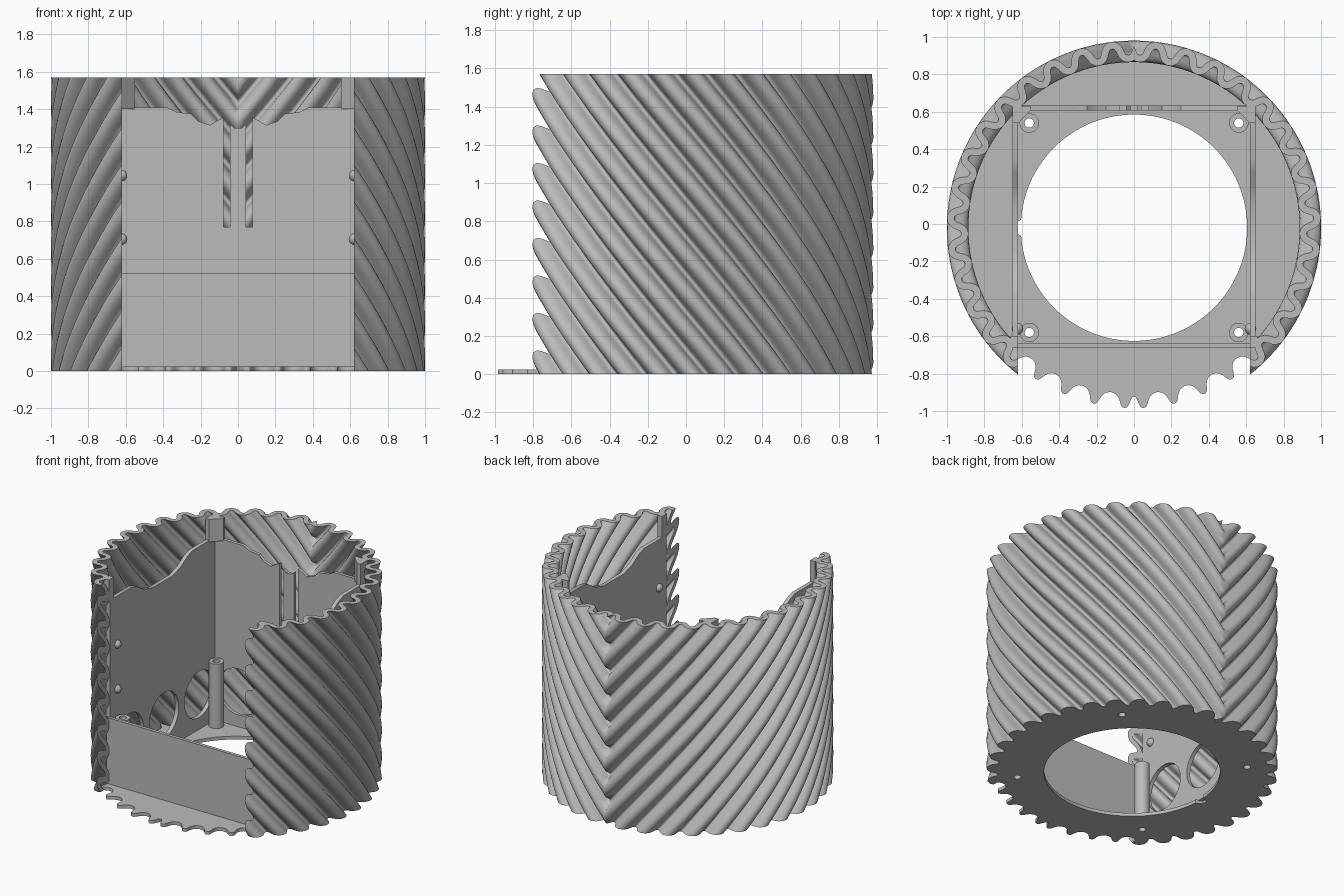
import bpy, bmesh
from math import sin, cos, pi, radians, hypot
from mathutils import Vector

cube = bpy.data.objects.get("Cube")
if cube:
    bpy.data.objects.remove(cube)

HEIGHT = 1.57
CY = -0.02            # centre of the round shell in y
OPENING = 0.62        # half width of the front opening
FLOOR = 0.025
PITCH = radians(10)
TWIST = radians(80)
STEPS = 16            # samples along one ridge

grey = bpy.data.materials.new("light_grey")
grey.use_nodes = True
COLOUR = (0.5, 0.5, 0.5, 1)
grey.diffuse_color = COLOUR
grey.node_tree.nodes["Principled BSDF"].inputs["Base Color"].default_value = COLOUR


def add_mesh(name, mesh, smooth=True):
    obj = bpy.data.objects.new(name, mesh)
    bpy.context.collection.objects.link(obj)
    mesh.materials.clear()
    mesh.materials.append(grey)
    if smooth:
        bpy.ops.object.select_all(action='DESELECT')
        obj.select_set(True)
        bpy.context.view_layer.objects.active = obj
        bpy.ops.object.shade_smooth_by_angle(angle=radians(35))
    return obj


def plate(name, loops, thickness, location, rotation=(0, 0, 0)):
    """Flat outline with holes, extruded evenly about its plane."""
    curve = bpy.data.curves.new(name, 'CURVE')
    curve.dimensions = '2D'
    curve.fill_mode = 'BOTH'
    curve.extrude = thickness / 2
    for loop in loops:
        spline = curve.splines.new('POLY')
        spline.points.add(len(loop) - 1)
        for point, (u, v) in zip(spline.points, loop):
            point.co = (u, v, 0, 1)
        spline.use_cyclic_u = True
    temp = bpy.data.objects.new(name + "_outline", curve)
    bpy.context.collection.objects.link(temp)
    bpy.context.view_layer.update()
    graph = bpy.context.evaluated_depsgraph_get()
    mesh = bpy.data.meshes.new_from_object(temp.evaluated_get(graph))
    bpy.data.objects.remove(temp)
    bm = bmesh.new()
    bm.from_mesh(mesh)
    bmesh.ops.remove_doubles(bm, verts=bm.verts, dist=1e-5)
    bmesh.ops.recalc_face_normals(bm, faces=bm.faces)
    bm.to_mesh(mesh)
    bm.free()
    obj = add_mesh(name, mesh)
    obj.location = location
    obj.rotation_euler = rotation
    return obj


def circle(u, v, r, n=32):
    return [(u + r * cos(2 * pi * i / n), v + r * sin(2 * pi * i / n)) for i in range(n)]


def ripple(phase):
    """Angle from the front and radius of the corrugation centreline."""
    angle = radians(3) + PITCH * phase / (2 * pi) + 0.0064 * sin(2 * phase)
    return angle, 0.943 + 0.0385 * cos(phase)


def ripple_point(phase, offset, turn=0):
    def at(p):
        a, r = ripple(p)
        return r * sin(a - turn), -r * cos(a - turn)
    x, y = at(phase)
    x0, y0 = at(phase - 0.01)
    x1, y1 = at(phase + 0.01)
    dx, dy = x1 - x0, y1 - y0
    length = hypot(dx, dy)
    return x + offset * dy / length, CY + y - offset * dx / length


# Corrugated shell: one twisted half, trimmed at the seam and opening
bm = bmesh.new()
LEVELS = 28
first, last = int(1.7 * STEPS), 28 * STEPS
grid = []
for level in range(LEVELS + 1):
    t = level / LEVELS
    grid.append([[bm.verts.new((*ripple_point(2 * pi * i / STEPS, off, TWIST * t), HEIGHT * t))
                  for off in (-0.019, 0.019)] for i in range(first, last)])
for i in range(last - first - 1):
    for lower, upper in zip(grid, grid[1:]):
        for side in (0, 1):
            bm.faces.new((lower[i][side], lower[i + 1][side],
                          upper[i + 1][side], upper[i][side]))
    for ring in (grid[0], grid[-1]):
        bm.faces.new((ring[i][0], ring[i + 1][0], ring[i + 1][1], ring[i][1]))
bmesh.ops.bisect_plane(bm, geom=bm.verts[:] + bm.edges[:] + bm.faces[:], dist=1e-6,
                       plane_co=(0, 0, 0), plane_no=(1, 0, 0), clear_inner=True)
front = [f for f in bm.faces if f.calc_center_median().y < 0]
edges = list({e for f in front for e in f.edges})
verts = list({v for f in front for v in f.verts})
bmesh.ops.bisect_plane(bm, geom=verts + edges + front, dist=1e-6,
                       plane_co=(OPENING, 0, 0), plane_no=(1, 0, 0))
cut_off = [f for f in bm.faces if f.calc_center_median().y < 0
           and f.calc_center_median().x < OPENING]
bmesh.ops.delete(bm, geom=cut_off, context='FACES')
rim = [e for e in bm.edges if e.is_boundary
       and all(v.co.y < 0 and abs(v.co.x - OPENING) < 1e-4 for v in e.verts)]
bmesh.ops.triangle_fill(bm, edges=rim, use_beauty=True)
bmesh.ops.recalc_face_normals(bm, faces=bm.faces)
mesh = bpy.data.meshes.new("corrugated_shell")
bm.to_mesh(mesh)
bm.free()
shell = add_mesh("corrugated_shell", mesh)
mirror = shell.modifiers.new("Mirror", 'MIRROR')
mirror.use_clip = True

# Scalloped base with a round opening, a small notch and screw holes
half = [ripple_point(2 * pi * i / STEPS, -0.017) for i in range(-STEPS, 19 * STEPS)]
half = [p for p in half if p[0] > 0.001]
outline = half + [(-x, y) for x, y in reversed(half)]
opening = []
for i in range(180):
    a = 2 * pi * i / 180
    r = 0.65 if abs(a - pi) < 0.04 else 0.605
    opening.append((r * cos(a), CY + r * sin(a)))
screws = [(x, y) for x in (-0.56, 0.56) for y in (CY - 0.56, CY + 0.56)]
plate("base_plate", [outline, opening] + [circle(x, y, 0.025, 20) for x, y in screws],
      FLOOR, (0, 0, FLOOR / 2))

# Hollow screw posts
for x, y in screws:
    plate("screw_post", [circle(0, 0, 0.052), circle(0, 0, 0.025, 20)],
          0.49, (x, y, FLOOR + 0.243))

# Back wall with wavy top edge, two slots and round vents
edge = [(0.65, 1.41), (0.38, 1.41), (0.33, 1.385), (0.25, 1.375), (0.21, 1.335),
        (0.15, 1.315), (0.1, 1.345), (0.077, 1.355), (0.077, 0.77), (0.043, 0.77),
        (0.043, 1.32), (0.02, 1.3)]
top = edge + [(-x, z) for x, z in reversed(edge)]
vents = [circle(u, 0.29, 0.175, 40) for u in (-0.42, 0, 0.42)]
plate("back_wall", [[(-0.65, 0.02), (0.65, 0.02)] + top] + vents,
      0.025, (0, 0.62, 0), (pi / 2, 0, 0))

# Side walls with a shallow dip and round vents
side = [(-0.65, 0.02), (0.61, 0.02), (0.61, 1.41), (0.34, 1.41), (0.28, 1.39),
        (0.2, 1.34), (0.1, 1.31), (-0.14, 1.31), (-0.24, 1.34), (-0.32, 1.39),
        (-0.38, 1.41), (-0.65, 1.41)]
for s in (-1, 1):
    plate("side_wall", [side] + vents, 0.03, (s * 0.635, 0, 0), (pi / 2, 0, pi / 2))

# Low front panel
plate("front_panel", [[(-0.64, 0.02), (0.64, 0.02), (0.64, 0.525), (-0.64, 0.525)]],
      0.025, (0, -0.65, 0), (pi / 2, 0, 0))

# Corner tabs above the walls
for s in (-1, 1):
    tab_height = HEIGHT - 1.4
    z = HEIGHT - tab_height / 2
    plate("back_corner_tab", [[(s * 0.65, 0.63), (s * 0.55, 0.63), (s * 0.55, 0.61),
                               (s * 0.62, 0.54), (s * 0.65, 0.54)]], tab_height, (0, 0, z))
    plate("front_corner_tab", [[(s * 0.62, -0.66), (s * 0.66, -0.66),
                                (s * 0.66, -0.6), (s * 0.62, -0.6)]], tab_height, (0, 0, z))

# Round snap bumps on the side walls
for s in (-1, 1):
    for z in (0.705, 1.045):
        bm = bmesh.new()
        bmesh.ops.create_uvsphere(bm, u_segments=20, v_segments=12, radius=0.031)
        mesh = bpy.data.meshes.new("snap_bump")
        bm.to_mesh(mesh)
        bm.free()
        add_mesh("snap_bump", mesh).location = Vector((s * 0.623, -0.56, z))
